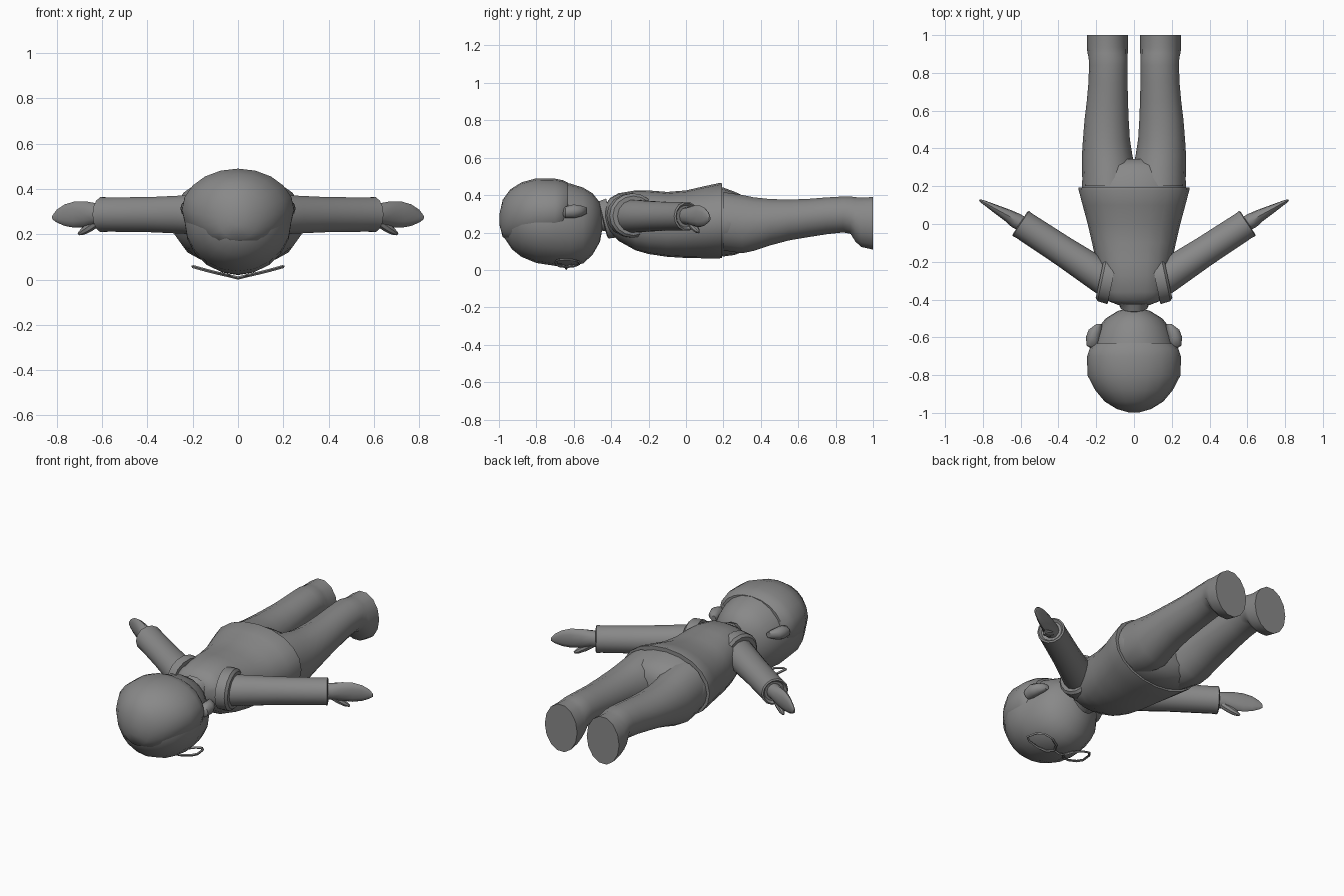
import bpy, math
from mathutils import Matrix, Vector

grey = bpy.data.materials.new("plain_grey")
grey.diffuse_color = (0.25, 0.25, 0.25, 1)


def spow(v, e):
    return math.copysign(abs(v) ** e, v)


def finish(ob, mirror=False, angle=40):
    ob.data.materials.append(grey)
    if mirror:
        m = ob.modifiers.new("mirror", 'MIRROR')
        m.use_mirror_merge = False
    bpy.ops.object.select_all(action='DESELECT')
    ob.select_set(True)
    bpy.context.view_layer.objects.active = ob
    bpy.ops.object.shade_smooth_by_angle(angle=math.radians(angle))


def loft(name, rings, n=16, mat=Matrix(), mirror=False):
    """Rings along local y: (y, x_min, x_max, z_min, z_max[, squareness])."""
    verts, faces = [], []
    for r in rings:
        y, x0, x1, z0, z1 = r[:5]
        e = 2 / (r[5] if len(r) > 5 else 2)
        for i in range(n):
            a = 2 * math.pi * i / n
            verts.append(mat @ Vector(((x0 + x1) / 2 + (x1 - x0) / 2 * spow(math.cos(a), e), y,
                                       (z0 + z1) / 2 + (z1 - z0) / 2 * spow(math.sin(a), e))))
    for k in range(len(rings) - 1):
        for i in range(n):
            j = (i + 1) % n
            faces.append((k * n + i, (k + 1) * n + i, (k + 1) * n + j, k * n + j))
    faces.append(tuple(range(n)))
    faces.append(tuple(reversed(range((len(rings) - 1) * n, len(rings) * n))))
    me = bpy.data.meshes.new(name)
    me.from_pydata(verts, [], faces)
    ob = bpy.data.objects.new(name, me)
    bpy.context.collection.objects.link(ob)
    finish(ob, mirror)
    return ob


def sym(rows):
    return [(r[0], -r[1], r[1]) + tuple(r[2:]) for r in rows]


# Head, face pointing down
loft("head", sym([
    (-0.985, .03, .23, .30), (-0.97, .09, .17, .37), (-0.93, .15, .11, .42),
    (-0.88, .195, .07, .455), (-0.8, .235, .037, .475), (-0.7, .235, .022, .475),
    (-0.62, .212, .02, .462), (-0.55, .19, .035, .44), (-0.5, .15, .08, .41),
    (-0.46, .085, .15, .36), (-0.447, .03, .22, .31)]), 20)

# Hair cap: slightly larger shell over the crown and back
hair = loft("hair", sym([
    (-0.997, .03, .24, .30), (-0.98, .09, .175, .375), (-0.94, .155, .14, .43),
    (-0.88, .205, .13, .468), (-0.8, .247, .13, .49), (-0.7, .248, .13, .488),
    (-0.66, .235, .15, .48), (-0.63, .20, .19, .465)]), 20)
for v in hair.data.vertices:
    v.co.z = max(v.co.z, 0.16)

# Ears
loft("ear", [(-0.66, .20, .225, .29, .32), (-0.645, .18, .25, .275, .34),
             (-0.60, .18, .255, .275, .352), (-0.56, .17, .24, .285, .345),
             (-0.53, .17, .20, .30, .335)], 10, mirror=True)


# Glasses frames and bridge as square wire
def wire(name, pts, cyclic, mirror):
    cu = bpy.data.curves.new(name, 'CURVE')
    cu.dimensions = '3D'
    cu.bevel_depth = 0.007
    cu.bevel_resolution = 0
    sp = cu.splines.new('POLY')
    sp.points.add(len(pts) - 1)
    for p, q in zip(sp.points, pts):
        p.co = (*q, 1)
    sp.use_cyclic_u = cyclic
    ob = bpy.data.objects.new(name, cu)
    bpy.context.collection.objects.link(ob)
    bpy.ops.object.select_all(action='DESELECT')
    ob.select_set(True)
    bpy.context.view_layer.objects.active = ob
    bpy.ops.object.convert(target='MESH')
    finish(bpy.context.object, mirror)


outline = [(.035, -.64), (.06, -.595), (.11, -.57), (.16, -.575), (.19, -.61),
           (.20, -.675), (.17, -.695), (.11, -.695), (.06, -.68)]
wire("glasses_frame", [(x, y, .012 + .046 * (x / .2) ** 1.3) for x, y in outline], True, True)
wire("glasses_bridge", [(-.04, -.64, .017), (0, -.64, .007), (.04, -.64, .017)], False, False)

# Neck and tilted collar
loft("neck", sym([(-0.50, .05, .22, .36), (-0.40, .055, .20, .36)]), 12)
tilt = Matrix.Translation((0, -.43, .27)) @ Matrix.Rotation(math.radians(14), 4, 'X')
loft("collar", sym([(-.015, .062, -.09, .09), (-.01, .075, -.105, .105),
                    (.01, .08, -.108, .108), (.03, .10, -.11, .11)]), 14, tilt)

# Shirt body with a flared hem
loft("shirt", sym([
    (-0.43, .08, .24, .35), (-0.405, .145, .20, .385, 2.3), (-0.36, .16, .155, .41, 2.5),
    (-0.27, .175, .105, .425, 2.5), (-0.2, .2, .085, .425, 2.3), (-0.1, .222, .07, .417, 2.2),
    (0, .245, .064, .425, 2.1), (0.1, .272, .062, .448, 2.1), (0.18, .293, .062, .465, 2.1),
    (0.192, .293, .064, .463, 2.1)]), 20)

# Trousers: hips plus a pair of legs ending in flat soles
loft("hips", sym([(0.15, .27, .085, .445), (0.2, .276, .072, .44), (0.26, .272, .08, .418),
                  (0.31, .24, .10, .395), (0.345, .12, .15, .34)]), 20)
loft("leg", [
    (0.2, -.01, .272, .10, .42), (0.3, -.005, .276, .085, .405), (0.36, .008, .276, .098, .392),
    (0.45, .022, .27, .128, .382), (0.55, .028, .262, .155, .379), (0.65, .032, .25, .172, .382),
    (0.75, .034, .241, .188, .39), (0.84, .034, .238, .198, .395), (0.88, .034, .24, .19, .395),
    (0.905, .033, .246, .15, .392), (0.935, .032, .25, .12, .39), (1.0, .032, .25, .105, .393)],
    14, mirror=True)

# Arms: local y runs from shoulder to hand
arm = Matrix.Translation((.16, -.285, .287)) @ Matrix.Rotation(-math.atan2(.84, .55), 4, 'Z')


def tube(rows):
    return [(y, -r, r, -r, r) for y, r in rows]


loft("sleeve", tube([(-0.06, .085), (0, .09), (.10, .086), (.25, .08), (.50, .077),
                     (.525, .079), (.53, .07), (.515, .058)]), 14, arm, True)

# Armhole rim standing off the shirt side
rim = Matrix.Translation((.172, -.285, .29)) @ Matrix.Rotation(math.radians(-78), 4, 'Z')
loft("armhole_rim", [(-.06, -.13, .13, -.118, .12), (-.005, -.13, .125, -.118, .12),
                     (.008, -.115, .11, -.105, .105)], 16, rim, True)

# Mitten hand and thumb
hand = Matrix.Translation((.60, .005, .287)) @ Matrix.Rotation(-math.atan2(.87, .48), 4, 'Z')
loft("hand", [(-.03, -.04, .04, -.045, .045), (.03, -.04, .042, -.045, .05),
              (.08, -.035, .03, -.055, .058), (.14, -.026, .022, -.058, .058),
              (.19, -.018, .014, -.05, .045), (.23, -.012, .008, -.035, .022),
              (.25, -.006, .004, -.022, -.002)], 12, hand, True)
thumb = hand @ Matrix.Translation((-.005, .03, -.035)) @ Matrix.Rotation(math.radians(-28), 4, 'X')
loft("thumb", [(-.01, -.02, .02, -.02, .025), (.04, -.02, .02, -.022, .02),
               (.08, -.016, .016, -.018, .014), (.105, -.006, .006, -.008, .005)], 8, thumb, True)
